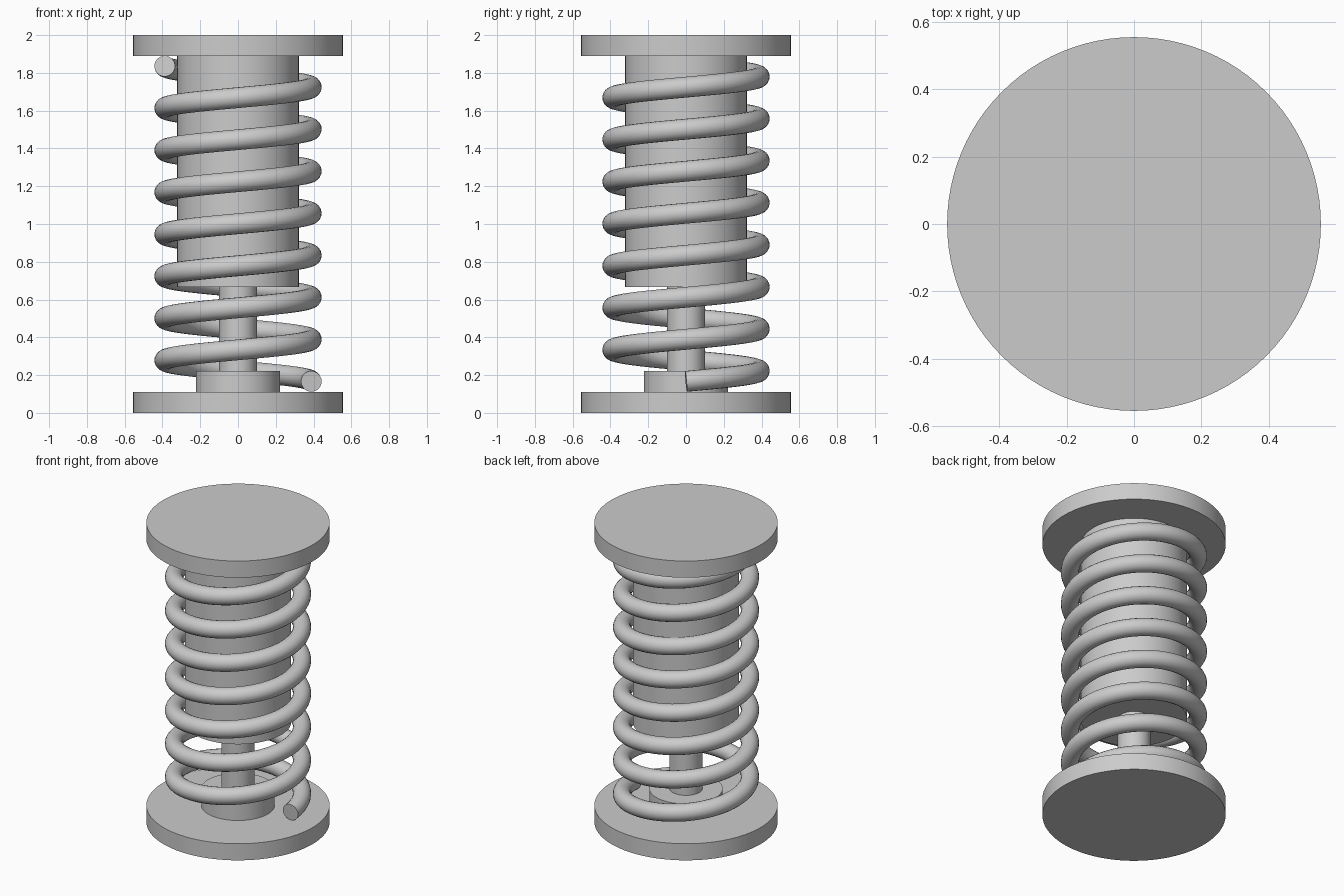
import bpy
from math import cos, sin, pi, radians

if "Cube" in bpy.data.objects:
    bpy.data.objects.remove(bpy.data.objects["Cube"], do_unlink=True)

# One plain grey for every part
grey = bpy.data.materials.new("plain_grey")
grey.use_nodes = True
grey.diffuse_color = (0.6, 0.6, 0.6, 1)
grey.node_tree.nodes["Principled BSDF"].inputs["Base Color"].default_value = grey.diffuse_color


def finish(obj, name):
    obj.name = name
    obj.data.materials.clear()
    obj.data.materials.append(grey)
    bpy.ops.object.shade_smooth_by_angle(angle=radians(30))


def cylinder(name, radius, bottom, top):
    bpy.ops.mesh.primitive_cylinder_add(
        vertices=96, radius=radius, depth=top - bottom,
        location=(0, 0, (bottom + top) / 2))
    finish(bpy.context.object, name)


def coil(name, radius, wire, bottom, pitch, turns, steps=64):
    curve = bpy.data.curves.new(name, "CURVE")
    curve.dimensions = "3D"
    curve.bevel_depth = wire
    curve.bevel_resolution = 8
    curve.use_fill_caps = True
    spline = curve.splines.new("POLY")
    count = int(turns * steps)
    spline.points.add(count)
    for i, point in enumerate(spline.points):
        a = 2 * pi * i / steps
        point.co = (radius * cos(a), radius * sin(a), bottom + pitch * i / steps, 1)
    obj = bpy.data.objects.new(name, curve)
    bpy.context.collection.objects.link(obj)
    bpy.ops.object.select_all(action="DESELECT")
    obj.select_set(True)
    bpy.context.view_layer.objects.active = obj
    bpy.ops.object.convert(target="MESH")
    finish(bpy.context.object, name)


# End plates
cylinder("bottom_plate", 0.555, 0, 0.111)
cylinder("top_plate", 0.555, 1.889, 2)

# Damper: collar, piston rod and outer tube
cylinder("rod_collar", 0.222, 0.111, 0.222)
cylinder("piston_rod", 0.1, 0.222, 0.667)
cylinder("damper_tube", 0.322, 0.667, 1.889)

# Spring wound around the damper
coil("spring", 0.388, 0.055, 0.167, 0.2225, 7.5)
